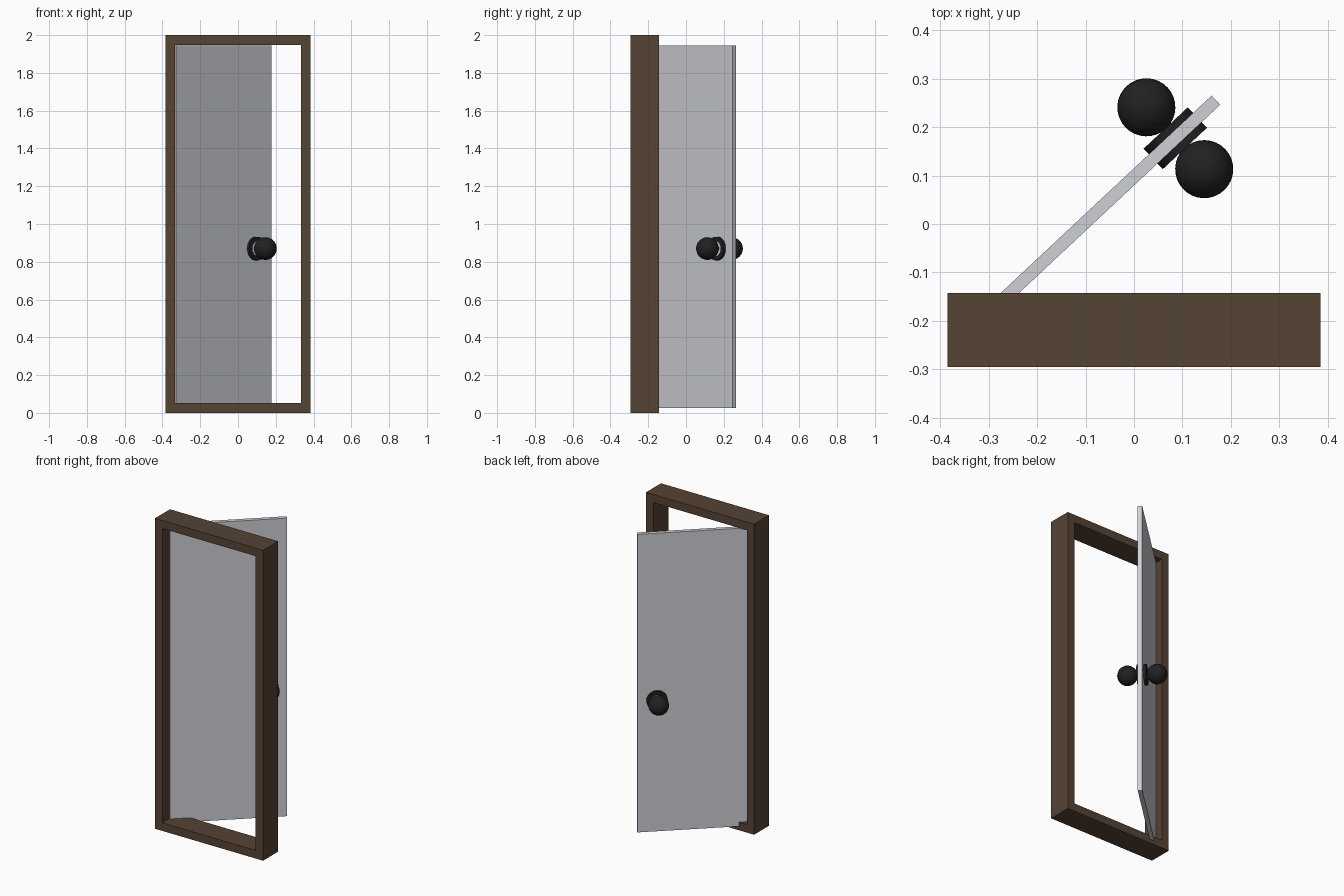
import bpy, bmesh, math
from mathutils import Matrix, Vector

cube = bpy.data.objects.get("Cube")
if cube:
    bpy.data.objects.remove(cube, do_unlink=True)


def material(name, rgb):
    mat = bpy.data.materials.new(name)
    mat.use_nodes = True
    mat.diffuse_color = (*rgb, 1)
    mat.node_tree.nodes["Principled BSDF"].inputs["Base Color"].default_value = (*rgb, 1)
    return mat


WOOD = material("dark brown wood", (0.093, 0.056, 0.036))
PANEL = material("pale grey paint", (0.61, 0.63, 0.66))
METAL = material("black metal", (0.015, 0.015, 0.015))


def add_object(name, bm, mat, matrix=Matrix(), smooth=False):
    bmesh.ops.recalc_face_normals(bm, faces=bm.faces)
    mesh = bpy.data.meshes.new(name)
    bm.to_mesh(mesh)
    bm.free()
    mesh.materials.append(mat)
    obj = bpy.data.objects.new(name, mesh)
    obj.matrix_world = matrix
    bpy.context.collection.objects.link(obj)
    if smooth:
        bpy.ops.object.select_all(action='DESELECT')
        obj.select_set(True)
        bpy.context.view_layer.objects.active = obj
        bpy.ops.object.shade_smooth_by_angle(angle=math.radians(35))
    return obj


def lathe(profile, steps=32):
    """Spin a closed (radius, y) profile around the local y axis."""
    bm = bmesh.new()
    verts = [bm.verts.new((r, y, 0)) for r, y in profile]
    edges = [bm.edges.new((a, b)) for a, b in zip(verts, verts[1:] + verts[:1])]
    bmesh.ops.spin(bm, geom=verts + edges, axis=(0, 1, 0), cent=(0, 0, 0),
                   angle=math.tau, steps=steps, use_merge=True)
    bmesh.ops.remove_doubles(bm, verts=bm.verts, dist=0.0001)
    return bm


# Door frame: one rectangular ring, extruded backwards
HALF_W, HEIGHT, BORDER = 0.385, 2.0, 0.052
FRONT, DEPTH = -0.295, 0.152
bm = bmesh.new()


def rectangle(inset):
    left, right = -HALF_W + inset, HALF_W - inset
    low, high = inset, HEIGHT - inset
    return [bm.verts.new((x, FRONT, z)) for x, z in
            ((left, low), (right, low), (right, high), (left, high))]


outer, inner = rectangle(0), rectangle(BORDER)
faces = [bm.faces.new((outer[i], outer[i - 1], inner[i - 1], inner[i])) for i in range(4)]
extruded = bmesh.ops.extrude_face_region(bm, geom=faces, use_keep_orig=True)
moved = [v for v in extruded["geom"] if isinstance(v, bmesh.types.BMVert)]
bmesh.ops.translate(bm, verts=moved, vec=(0, DEPTH, 0))
add_object("door_frame", bm, WOOD)

# Open door leaf; local x runs along the leaf from the hinge
HINGE = Matrix.Translation((-0.336, -0.217, 0)) @ Matrix.Rotation(math.radians(43.1), 4, 'Z')
LEAF = Vector((0.692, 0.026, 1.92))
bm = bmesh.new()
bmesh.ops.create_cube(bm, size=1)
bmesh.ops.scale(bm, verts=bm.verts, vec=LEAF)
bmesh.ops.translate(bm, verts=bm.verts, vec=(LEAF.x / 2, 0, 0.025 + LEAF.z / 2))
add_object("door_leaf", bm, PANEL, HINGE)

# Handle set, the same on both faces of the leaf
HANDLE = HINGE @ Matrix.Translation((0.577, 0, 0.87))
for side, label in ((-1, "front"), (1, "back")):
    near, far = 0.011 * side, 0.029 * side
    rose = lathe([(0.04, near), (0.0625, near), (0.0625, far), (0.04, far)])
    add_object(label + "_rose", rose, METAL, HANDLE, smooth=True)

    bm = bmesh.new()
    bmesh.ops.create_uvsphere(bm, u_segments=32, v_segments=16, radius=0.06)
    add_object(label + "_knob", bm, METAL,
               HANDLE @ Matrix.Translation((0, 0.0875 * side, 0)), smooth=True)

# Spindle joining the two knobs through the leaf
bm = bmesh.new()
bmesh.ops.create_cone(bm, cap_ends=True, segments=16, radius1=0.012, radius2=0.012, depth=0.1)
bmesh.ops.rotate(bm, verts=bm.verts, matrix=Matrix.Rotation(math.pi / 2, 3, 'X'))
add_object("knob_spindle", bm, METAL, HANDLE, smooth=True)
